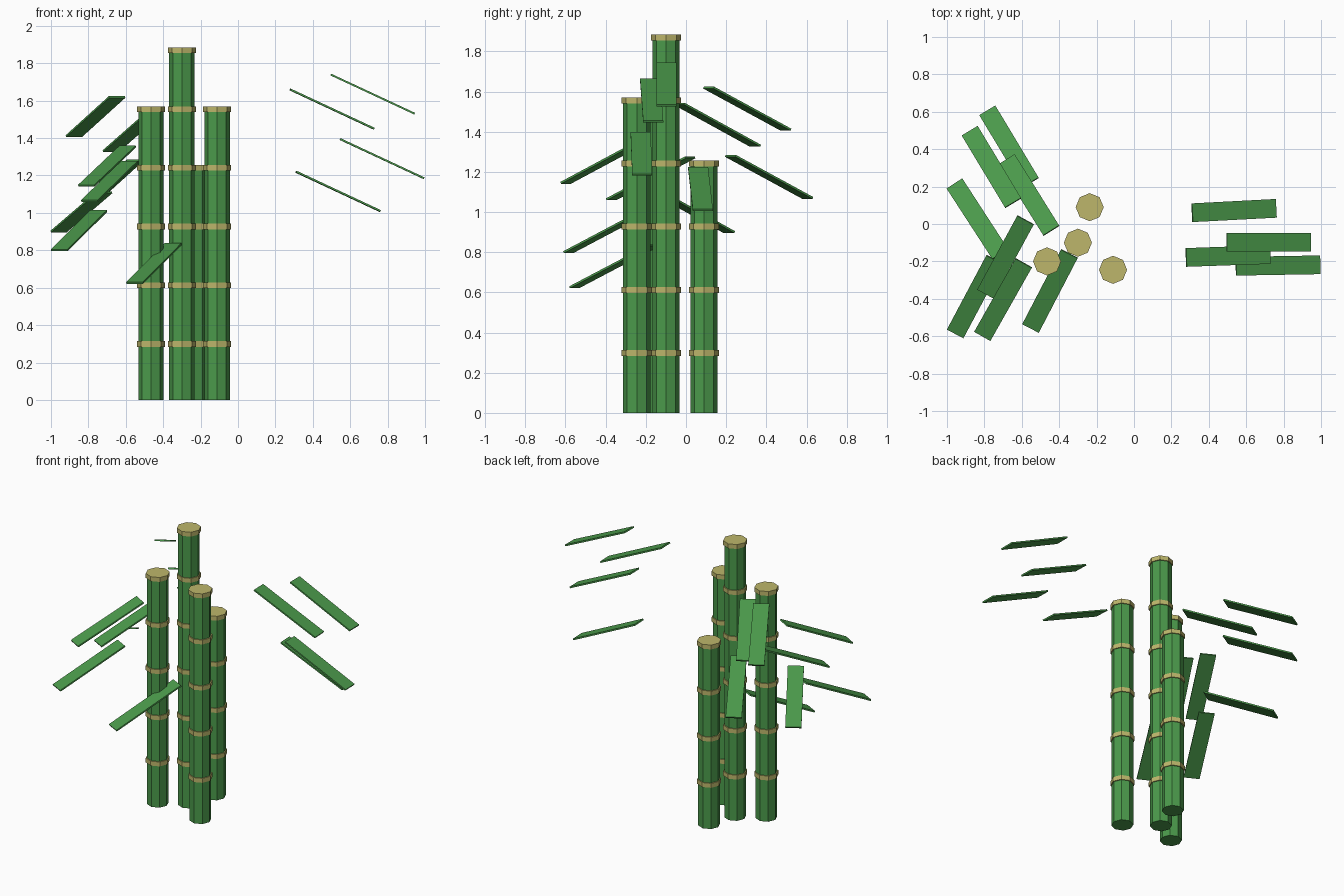
import bpy
from math import radians
from mathutils import Matrix

cube = bpy.data.objects.get("Cube")
if cube:
    bpy.data.objects.remove(cube, do_unlink=True)


def make_material(name, color):
    mat = bpy.data.materials.new(name)
    mat.use_nodes = True
    mat.diffuse_color = color
    mat.node_tree.nodes["Principled BSDF"].inputs["Base Color"].default_value = color
    return mat


GREEN = make_material("leaf green", (0.07, 0.32, 0.07, 1))
TAN = make_material("node tan", (0.51, 0.47, 0.147, 1))

PITCH = 0.314      # distance between stalk nodes
RING = 0.03        # height of a node ring


def octagon(name, x, y, bottom, top, radius, mat):
    """Flat-shaded eight-sided column with a corner on +x."""
    bpy.ops.mesh.primitive_cylinder_add(
        vertices=8, radius=radius, depth=top - bottom,
        location=(x, y, (bottom + top) / 2))
    obj = bpy.context.object
    obj.name = name
    obj.data.materials.append(mat)


def stalk(name, x, y, segments):
    """Stalk with a ring at the top of every segment."""
    octagon(name, x, y, 0, segments * PITCH - 0.004, 0.068, GREEN)
    for i in range(1, segments + 1):
        octagon(f"{name}_ring_{i}", x, y, i * PITCH - RING, i * PITCH, 0.075, TAN)


def leaf(name, x, y, z, yaw):
    """Thin plate that slopes down along its yaw direction."""
    bpy.ops.mesh.primitive_cube_add(size=1)
    obj = bpy.context.object
    obj.name = name
    obj.data.materials.append(GREEN)
    obj.matrix_world = (Matrix.Translation((x, y, z))
                        @ Matrix.Rotation(radians(yaw), 4, 'Z')
                        @ Matrix.Rotation(radians(25), 4, 'Y')
                        @ Matrix.Diagonal((0.495, 0.1, 0.01, 1)))


# Stalks
stalk("right_stalk", -0.465, -0.2, 5)
stalk("tall_stalk", -0.3, -0.1, 6)
stalk("back_stalk", -0.237, 0.09, 4)
stalk("front_stalk", -0.112, -0.245, 5)

# Leaves in three sprays: x, y, z, yaw
sprays = {
    "left_leaf": [(0.503, -0.171, 1.555, 2), (0.72, -0.098, 1.635, 0),
                  (0.77, -0.222, 1.29, 1), (0.535, 0.072, 1.115, 3)],
    "back_leaf": [(-0.668, 0.414, 1.175, 121), (-0.762, 0.305, 1.515, 121),
                  (-0.561, 0.155, 1.435, 122), (-0.837, 0.027, 1.005, 123)],
    "front_leaf": [(-0.85, -0.388, 0.905, 242), (-0.7, -0.404, 1.25, 240.5),
                   (-0.687, -0.176, 1.168, 241.5), (-0.449, -0.358, 0.73, 242.5)],
}
for name, leaves in sprays.items():
    for i, placing in enumerate(leaves, 1):
        leaf(f"{name}_{i}", *placing)
